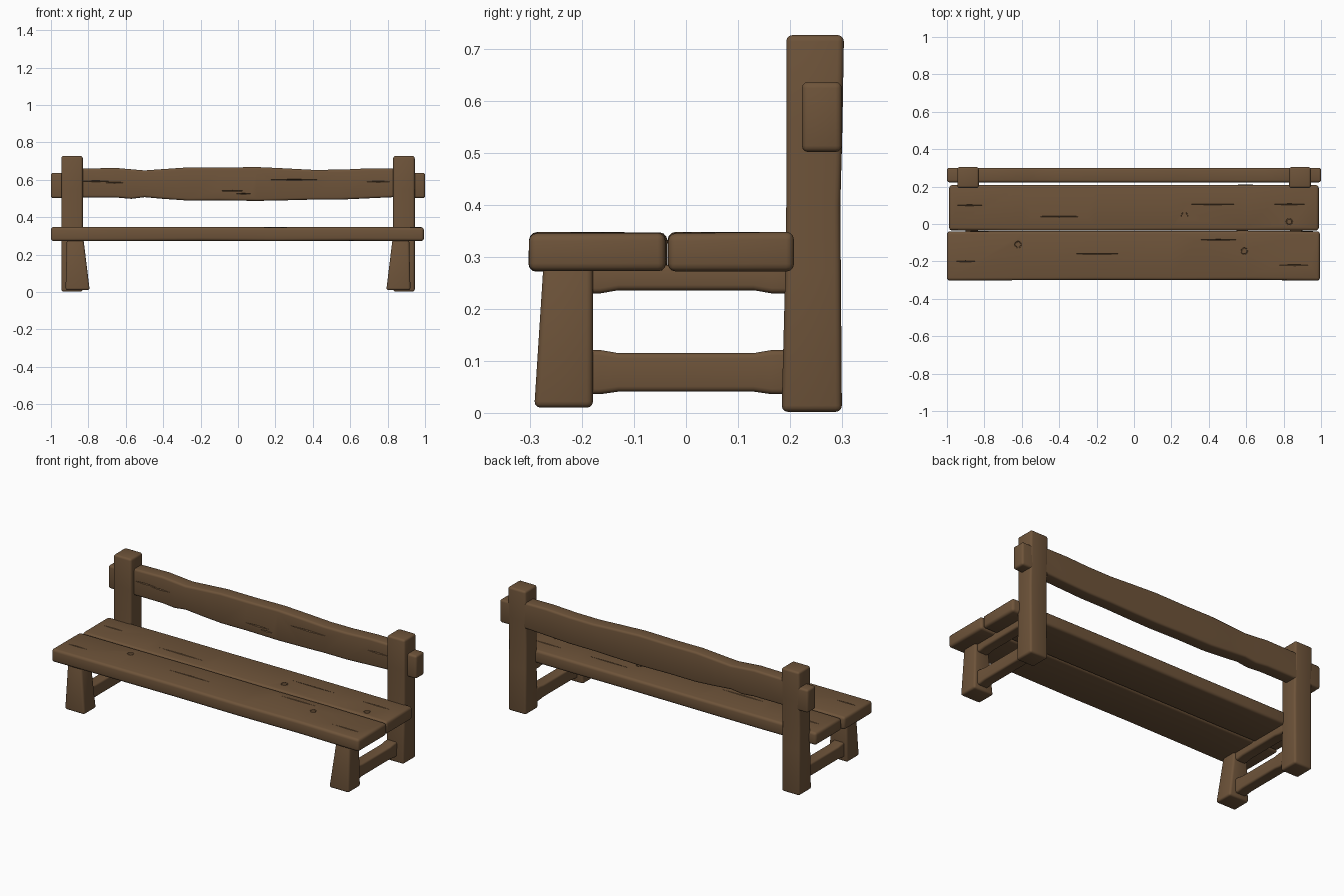
import bpy, bmesh, math, random
from mathutils import Matrix

if "Cube" in bpy.data.objects:
    bpy.data.objects.remove(bpy.data.objects["Cube"])

random.seed(4)
wood = bpy.data.materials.new("brown wood")
wood.diffuse_color = (0.156, 0.088, 0.042, 1)
wood.use_nodes = True
wood.node_tree.nodes["Principled BSDF"].inputs["Base Color"].default_value = wood.diffuse_color


def bake(ob):
    """Apply all modifiers of an object."""
    dg = bpy.context.evaluated_depsgraph_get()
    mesh = bpy.data.meshes.new_from_object(ob.evaluated_get(dg))
    ob.modifiers.clear()
    ob.data = mesh


def beam(name, axis, stations, radius=0.012, wobble=0.0):
    """Rounded timber lofted along an axis; station = (t, u0, u1, v0, v1)."""
    u, v = [i for i in range(3) if i != axis]
    bm = bmesh.new()
    rings = []
    for t, u0, u1, v0, v1 in stations:
        ring = []
        for a, b in ((u0, v0), (u1, v0), (u1, v1), (u0, v1)):
            co = [0, 0, 0]
            co[axis] = t
            co[u] = a + random.uniform(-wobble, wobble)
            co[v] = b + random.uniform(-wobble, wobble)
            ring.append(bm.verts.new(co))
        rings.append(ring)
    for r, q in zip(rings, rings[1:]):
        for i in range(4):
            j = (i + 1) % 4
            bm.faces.new((r[i], r[j], q[j], q[i]))
    bm.faces.new(rings[0])
    bm.faces.new(rings[-1])
    bmesh.ops.recalc_face_normals(bm, faces=bm.faces)
    mesh = bpy.data.meshes.new(name)
    bm.to_mesh(mesh)
    bm.free()
    mesh.materials.append(wood)
    ob = bpy.data.objects.new(name, mesh)
    bpy.context.collection.objects.link(ob)
    bev = ob.modifiers.new("round", 'BEVEL')
    bev.width, bev.segments = radius, 3
    bev.limit_method, bev.angle_limit = 'ANGLE', math.radians(50)
    bake(ob)
    return ob


def carve(ob, cutter):
    """Subtract a cutter and delete it."""
    cutter.hide_render = True
    mod = ob.modifiers.new("cut", 'BOOLEAN')
    mod.operation, mod.object, mod.solver = 'DIFFERENCE', cutter, 'EXACT'
    bake(ob)
    bpy.data.objects.remove(cutter)


def crack(ob, loc, length, width=0.004, depth=0.006, front=False):
    """Spindle-shaped split running along x."""
    bpy.ops.mesh.primitive_cone_add(vertices=4, radius1=1, radius2=0, depth=1)
    cut = bpy.context.object
    bm = bmesh.new()
    dy, dz = (depth, width) if front else (width, depth)
    tips = [bm.verts.new(p) for p in ((-length / 2, 0, 0), (length / 2, 0, 0))]
    mid = [bm.verts.new(p) for p in ((0, dy, 0), (0, 0, dz), (0, -dy, 0), (0, 0, -dz))]
    for i in range(4):
        for tip in tips:
            bm.faces.new((tip, mid[i], mid[(i + 1) % 4]))
    bmesh.ops.recalc_face_normals(bm, faces=bm.faces)
    bm.to_mesh(cut.data)
    bm.free()
    cut.location = loc
    bpy.context.view_layer.update()
    carve(ob, cut)


def knot(ob, loc):
    """Ring groove around a knot."""
    bpy.ops.mesh.primitive_torus_add(location=loc, major_radius=0.016, minor_radius=0.003,
                                     major_segments=14, minor_segments=6)
    carve(ob, bpy.context.object)


def finish(ob):
    bpy.ops.object.select_all(action='DESELECT')
    ob.select_set(True)
    bpy.context.view_layer.objects.active = ob
    bpy.ops.object.shade_smooth_by_angle(angle=math.radians(40))


parts = []

# seat planks
xs = (-0.6, -0.2, 0.2, 0.6)
front = beam("seat_front_plank", 0,
             [(-1.0, -0.303, -0.039, 0.273, 0.347)]
             + [(x, -0.3, -0.037, 0.273, 0.347) for x in xs]
             + [(0.994, -0.303, -0.039, 0.273, 0.347)], 0.015, 0.0015)
rear = beam("seat_rear_plank", 0,
            [(-0.988, -0.034, 0.208, 0.273, 0.347)]
            + [(x, -0.035, 0.209, 0.273, 0.347) for x in xs]
            + [(0.988, -0.034, 0.208, 0.273, 0.347)], 0.015, 0.0015)
for x, y, l in ((0.86, -0.22, 0.2), (-0.9, -0.2, 0.14), (0.45, -0.085, 0.25), (-0.2, -0.16, 0.3)):
    crack(front, (x, y, 0.347), l)
for x, y, l in ((0.42, 0.105, 0.35), (0.83, 0.105, 0.2), (-0.88, 0.1, 0.15), (-0.4, 0.04, 0.3)):
    crack(rear, (x, y, 0.347), l)
for x, y in ((-0.62, -0.11), (0.59, -0.145)):
    knot(front, (x, y, 0.347))
for x, y in ((0.27, 0.045), (0.83, 0.012)):
    knot(rear, (x, y, 0.347))
parts += [front, rear]

# wavy back board, with narrower ends passing through the posts
outline = [(-1.0, 0.502, 0.637), (-0.9, 0.502, 0.637), (-0.83, 0.505, 0.66), (-0.65, 0.505, 0.663),
           (-0.57, 0.498, 0.656), (-0.5, 0.507, 0.65), (-0.4, 0.498, 0.657), (-0.27, 0.489, 0.666),
           (-0.1, 0.49, 0.665), (0.1, 0.487, 0.668), (0.25, 0.49, 0.661), (0.4, 0.494, 0.653),
           (0.55, 0.494, 0.654), (0.7, 0.501, 0.661), (0.83, 0.507, 0.66), (0.9, 0.502, 0.637),
           (1.0, 0.502, 0.637)]
board = beam("back_board", 0, [(x, 0.223, 0.3, z0, z1) for x, z0, z1 in outline], 0.012)
for x, z, l in ((-0.66, 0.585, 0.12), (-0.03, 0.54, 0.16), (0.03, 0.525, 0.08), (0.75, 0.59, 0.14),
                (-0.76, 0.592, 0.14), (0.3, 0.6, 0.25)):
    crack(board, (x, 0.223, z), l, front=True)
parts.append(board)

for side, s in (("left", -1), ("right", 1)):
    # tall back post
    a, b = sorted((s * 0.83, s * 0.945))
    parts.append(beam(side + "_back_post", 2, [
        (0.002, a, b, 0.184, 0.3), (0.27, a, b, 0.191, 0.298), (0.40, a, b, 0.193, 0.297),
        (0.55, a, b, 0.193, 0.301), (0.727, a, b, 0.193, 0.304)], 0.012))
    # front leg, flaring towards the floor
    a, b = sorted((s * 0.827, s * 0.915))
    c, d = sorted((s * 0.793, s * 0.922))
    parts.append(beam(side + "_front_leg", 2, [
        (0.01, c, d, -0.292, -0.179), (0.29, a, b, -0.274, -0.179)], 0.012))
    # side rails between leg and post
    a, b = sorted((s * 0.833, s * 0.9))
    for name, zs in (("lower_rail", ((0.036, 0.121), (0.041, 0.115))),
                     ("upper_rail", ((0.23, 0.285), (0.236, 0.285)))):
        e, m = zs
        parts.append(beam(side + "_" + name, 1, [
            (-0.2, a, b, *e), (-0.165, a, b, *e), (-0.13, a, b, *m), (0.13, a, b, *m),
            (0.165, a, b, *e), (0.21, a, b, *e)], 0.01))

for ob in parts:
    finish(ob)
